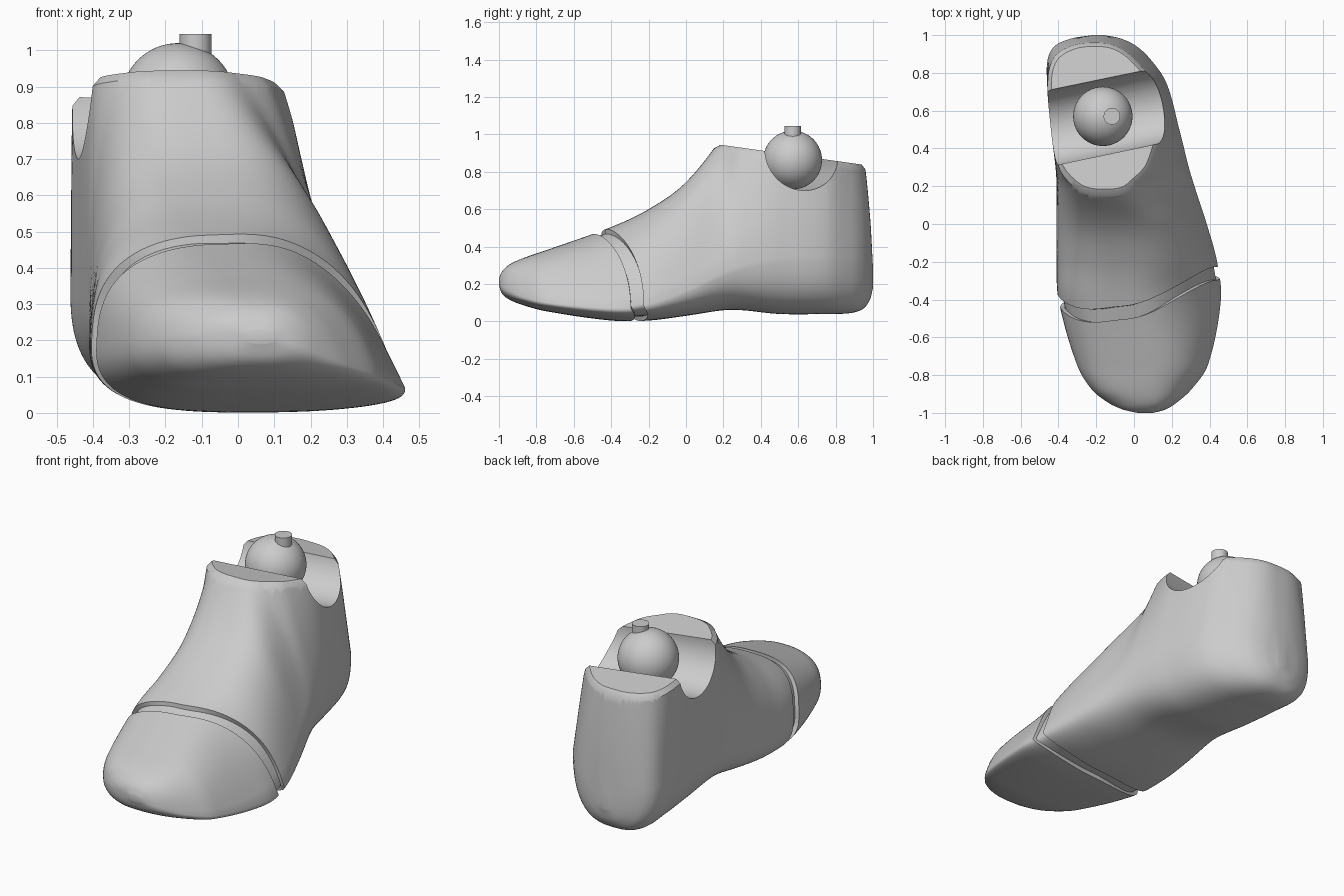
import bpy, bmesh, math
from mathutils import Vector

cube = bpy.data.objects.get("Cube")
if cube:
    bpy.data.objects.remove(cube, do_unlink=True)

# One plain grey for every part
grey = bpy.data.materials.new("plain_grey")
grey.use_nodes = True
colour = (0.6, 0.6, 0.6, 1)
grey.diffuse_color = colour
grey.node_tree.nodes["Principled BSDF"].inputs["Base Color"].default_value = colour

# Cross-sections from toe to heel:
# y, low left, low right, top left, top right, sole z, widest z, top z, roundness
SECTIONS = [
    (-1, .02, .1, .02, .1, .19, .21, .23, .8),
    (-.985, -.05, .16, -.05, .14, .15, .2, .265, .8),
    (-.95, -.13, .22, -.1, .19, .12, .19, .3, .75),
    (-.88, -.22, .3, -.2, .24, .09, .17, .335, .7),
    (-.75, -.3, .39, -.28, .29, .055, .15, .38, .7),
    (-.4, -.4, .46, -.39, .24, .005, .13, .505, .7),
    (-.2, -.41, .44, -.39, .25, .005, .14, .6, .67),
    (0, -.41, .385, -.38, .19, .03, .19, .745, .65),
    (.2, -.41, .32, -.4, .05, .06, .27, 1, .68),
    (.3, -.415, .29, -.42, .02, .06, .3, 1.2, .58),
    (.5, -.435, .24, -.45, .06, .04, .34, 1.3, .44),
    (.75, -.46, .17, -.46, .03, .04, .35, 1.3, .44),
    (.88, -.455, .08, -.42, -.05, .045, .34, 1.15, .54),
    (.95, -.41, 0, -.34, -.09, .07, .32, .88, .62),
    (.985, -.32, -.08, -.28, -.12, .12, .28, .55, .7),
    (1, -.22, -.16, -.22, -.16, .18, .22, .28, .8),
]
AROUND = 128


def slope(i, k):
    a = SECTIONS[max(i - 1, 0)]
    b = SECTIONS[min(i + 1, len(SECTIONS) - 1)]
    return (b[k] - a[k]) / (b[0] - a[0])


def section_at(y):
    """Smoothly blended section values at a given y."""
    i = 0
    while i < len(SECTIONS) - 2 and y > SECTIONS[i + 1][0]:
        i += 1
    a, b = SECTIONS[i], SECTIONS[i + 1]
    h = b[0] - a[0]
    t = min(max((y - a[0]) / h, 0), 1)
    s = t * t * (3 - 2 * t)
    return [a[k] + (b[k] - a[k]) * s
            + h * (t * (1 - t) ** 2 * slope(i, k) - t * t * (1 - t) * slope(i + 1, k))
            for k in range(1, len(a))]


def power(v, p):
    return math.copysign(abs(v) ** p, v)


def skin(y, angle, inset=0):
    """Point on the foot surface, optionally sunk towards the middle."""
    left, right, top_left, top_right, sole, wide, top, p = section_at(y)
    if math.sin(angle) < 0:
        p = max(p, 0.74)  # the sole edge is rounder than the ankle
    sx, sz = power(math.cos(angle), p), power(math.sin(angle), p)
    rise = max(sz, 0)
    x0 = left + (top_left - left) * rise
    x1 = right + (top_right - right) * rise
    # the forefoot rolls down towards its left side
    roll = 0.07 * (right - left) * min(max((0.3 - y) / 0.6, 0), 1)
    wide -= roll * sx
    z = wide + ((top - wide) if sz > 0 else (wide - sole)) * sz
    point = Vector(((x0 + x1) / 2 + (x1 - x0) / 2 * sx, y, z))
    if inset:
        middle = Vector(((left + right) / 2, y, (sole + top) / 2))
        point += (middle - point).normalized() * inset
    return point


def groove(angle):
    """Position of the toe joint around the foot."""
    c, s = math.cos(angle), math.sin(angle)
    return -0.335 + 0.075 * c - 0.135 * max(s, 0) ** 1.3 + 0.06 * max(-s, 0)


def finish(obj, name, angle=35):
    obj.name = name
    obj.data.materials.clear()
    obj.data.materials.append(grey)
    bpy.ops.object.select_all(action="DESELECT")
    obj.select_set(True)
    bpy.context.view_layer.objects.active = obj
    bpy.ops.object.shade_smooth_by_angle(angle=math.radians(angle))


def bridge(bm, low, high):
    for j in range(len(low)):
        k = (j + 1) % len(low)
        bm.faces.new((low[j], low[k], high[k], high[j]))


# Foot shell: toe cap rings, sunken joint rings, then instep, ankle and heel rings
HALF_GAP = 0.034
TOE, REAR = 36, 84
rings = []
for i in range(TOE + 1):
    v = 1 - math.cos(i / TOE * math.pi / 2)
    rings.append((lambda g, v=v: -1 + (g - HALF_GAP + 1) * v, 0))
rings.append((lambda g: g - HALF_GAP, 0.025))
rings.append((lambda g: g + HALF_GAP, 0.025))
for i in range(REAR + 1):
    v = math.sin(i / REAR * math.pi / 2)
    rings.append((lambda g, v=v: g + HALF_GAP + (1 - g - HALF_GAP) * v, 0))

bm = bmesh.new()
angles = [2 * math.pi * j / AROUND for j in range(AROUND)]
loops = [[bm.verts.new(skin(place(groove(a)), a, inset)) for a in angles]
         for place, inset in rings]
for low, high in zip(loops, loops[1:]):
    bridge(bm, low, high)
bm.faces.new(loops[0])
bm.faces.new(loops[-1])

# Sloping ankle top with a chamfered rim
CHAMFER = 0.025
up = Vector((0, 0.14, 1)).normalized()
bmesh.ops.bisect_plane(
    bm, geom=bm.verts[:] + bm.edges[:] + bm.faces[:], dist=1e-5,
    plane_co=(0, 0.18, 0.945 - CHAMFER), plane_no=up, clear_outer=True)
rim_verts = [v for v in bm.verts if v.is_boundary]
bmesh.ops.remove_doubles(bm, verts=rim_verts, dist=0.0005)
rim = [e for e in bm.edges if e.is_boundary]
for cap in bmesh.ops.holes_fill(bm, edges=rim, sides=0)["faces"]:
    centre = cap.calc_center_median()
    outer = list(cap.verts)
    inner = [bm.verts.new(centre + (v.co - centre) * 0.93 + up * CHAMFER) for v in outer]
    bm.faces.remove(cap)
    bridge(bm, outer, inner)
    bm.faces.new(inner)
bmesh.ops.recalc_face_normals(bm, faces=bm.faces[:])
mesh = bpy.data.meshes.new("foot_shell")
bm.to_mesh(mesh)
bm.free()
foot = bpy.data.objects.new("foot_shell", mesh)
bpy.context.collection.objects.link(foot)

# Round channel across the ankle
bpy.ops.mesh.primitive_cylinder_add(
    vertices=96, radius=0.2, depth=2, location=(-0.165, 0.567, 0.9),
    rotation=(0, math.pi / 2, math.radians(12)))
cutter = bpy.context.object
cutter.name = "channel_cutter"
cutter.hide_render = True
channel = foot.modifiers.new("channel", "BOOLEAN")
channel.operation = "DIFFERENCE"
channel.object = cutter
bpy.context.view_layer.objects.active = foot
# use the first solver that keeps the shell
for solver in ("MANIFOLD", "EXACT", "FLOAT"):
    channel.solver = solver
    result = foot.evaluated_get(bpy.context.evaluated_depsgraph_get()).data
    if len(mesh.polygons) * 0.5 < len(result.polygons) != len(mesh.polygons):
        bpy.ops.object.modifier_apply(modifier=channel.name)
        break
else:
    foot.modifiers.remove(channel)
bpy.data.objects.remove(cutter, do_unlink=True)
finish(foot, "foot_shell")

# Ankle ball and its peg
bpy.ops.mesh.primitive_uv_sphere_add(
    segments=64, ring_count=32, radius=0.157, location=(-0.165, 0.57, 0.863))
finish(bpy.context.object, "ankle_ball")
bpy.ops.mesh.primitive_cylinder_add(
    vertices=48, radius=0.044, depth=0.1, location=(-0.117, 0.57, 0.995))
finish(bpy.context.object, "ball_peg")
